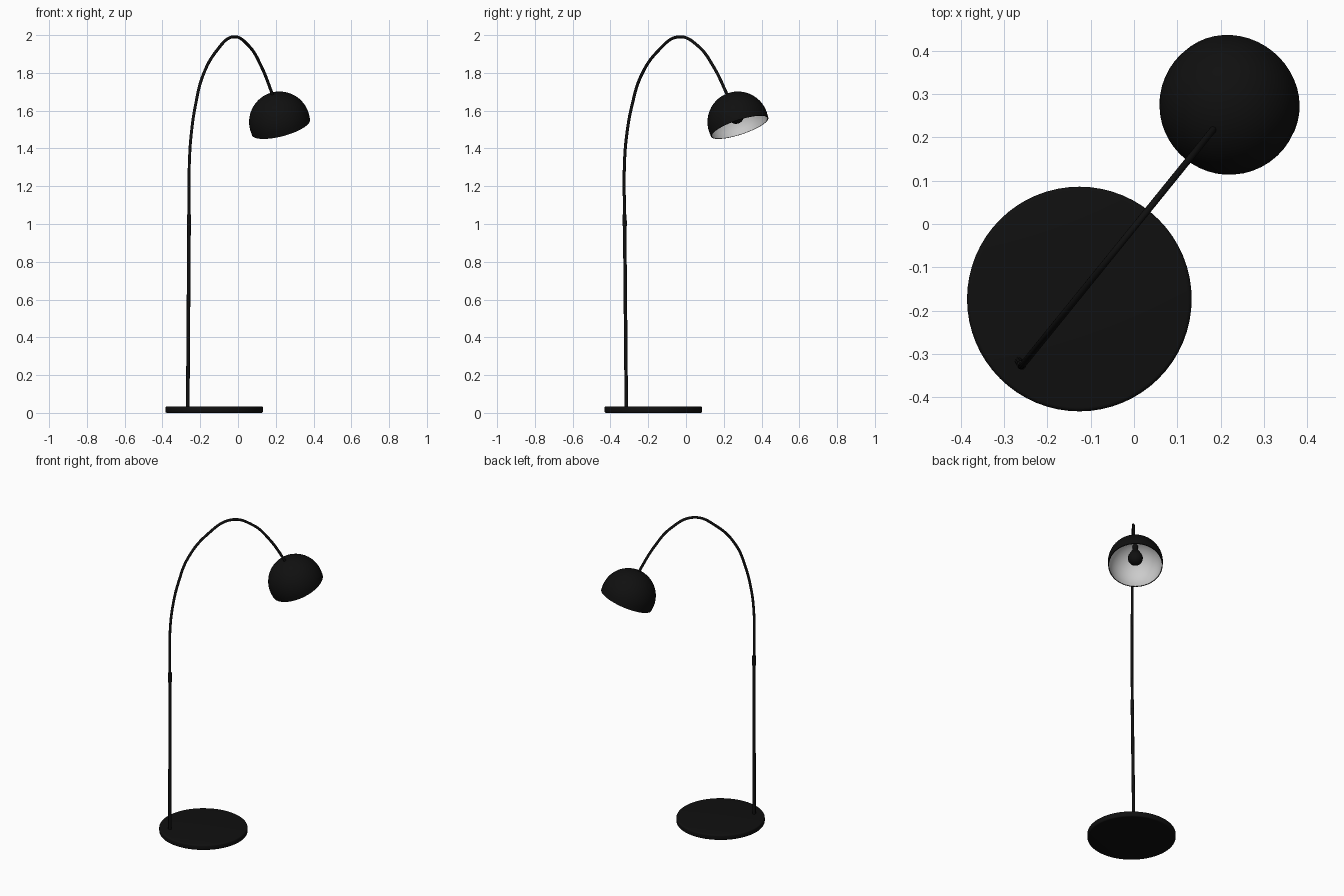
import bpy, bmesh, math
from mathutils import Vector

if "Cube" in bpy.data.objects:
    bpy.data.objects.remove(bpy.data.objects["Cube"])

black = bpy.data.materials.new("black")
black.diffuse_color = (0.005, 0.005, 0.005, 1)
black.use_nodes = True
black.node_tree.nodes["Principled BSDF"].inputs["Base Color"].default_value = black.diffuse_color
white = bpy.data.materials.new("white")
white.diffuse_color = (0.8, 0.8, 0.8, 1)
white.use_nodes = True
white.node_tree.nodes["Principled BSDF"].inputs["Base Color"].default_value = white.diffuse_color


def finish(ob, mat, angle=40):
    ob.data.materials.append(mat)
    bpy.ops.object.select_all(action='DESELECT')
    ob.select_set(True)
    bpy.context.view_layer.objects.active = ob
    if ob.type == 'CURVE':
        bpy.ops.object.convert(target='MESH')
    bpy.ops.object.shade_smooth_by_angle(angle=math.radians(angle))


def lathe(name, profile, loc, mat, up=(0, 0, 1), n=48):
    """Revolve (radius, height) points; a rising profile faces outward."""
    bm = bmesh.new()
    rings = []
    for i in range(n):
        a = 2 * math.pi * i / n
        rings.append([bm.verts.new((r * math.cos(a), r * math.sin(a), z)) for r, z in profile])
    for i in range(n):
        p, q = rings[i], rings[(i + 1) % n]
        for j in range(len(profile) - 1):
            bm.faces.new((p[j], q[j], q[j + 1], p[j + 1]))
    bmesh.ops.remove_doubles(bm, verts=bm.verts, dist=1e-5)
    me = bpy.data.meshes.new(name)
    bm.to_mesh(me)
    bm.free()
    ob = bpy.data.objects.new(name, me)
    bpy.context.collection.objects.link(ob)
    ob.location = loc
    ob.rotation_mode = 'QUATERNION'
    ob.rotation_quaternion = Vector(up).to_track_quat('Z', 'Y')
    finish(ob, mat)


def tube(name, points, radius, mat):
    cu = bpy.data.curves.new(name, 'CURVE')
    cu.dimensions = '3D'
    cu.bevel_depth, cu.bevel_resolution = radius, 3
    cu.use_fill_caps = True
    cu.resolution_u = 8
    sp = cu.splines.new('BEZIER')
    sp.bezier_points.add(len(points) - 1)
    for b, p in zip(sp.bezier_points, points):
        b.co = p
        b.handle_left_type = b.handle_right_type = 'AUTO'
    ob = bpy.data.objects.new(name, cu)
    bpy.context.collection.objects.link(ob)
    finish(ob, mat)


def dome(r, skirt, steps=14):
    """Hemisphere profile with a short straight skirt, rim to apex."""
    arc = [(r * math.cos(t), r * math.sin(t))
           for t in (math.pi / 2 * k / steps for k in range(steps))]
    return [(r * 0.987, -skirt)] + arc + [(0, r)]


# round foot with a softened edge
R, H, B = 0.259, 0.035, 0.009
soft = [(R - B + B * math.cos(t), B * math.sin(t)) for t in (math.pi / 8 * k for k in range(5))]
lathe("base", [(0, 0), (R - B, 0)] + [(r, B - z) for r, z in reversed(soft)]
      + [(r, H - B + z) for r, z in soft] + [(0, H)], (-0.126, -0.173, 0), black, n=64)

# slightly leaning lower pole, and joint sleeve
tube("lower_pole", [(-0.266, -0.316, 0.03), (-0.259, -0.325, 1.03)], 0.0095, black)
tube("pole_joint", [(-0.2595, -0.3245, 0.99), (-0.259, -0.325, 1.05)], 0.0112, black)

# upper pole arching over diagonally
arch = [(-0.257, 1.34), (-0.246, 1.49), (-0.225, 1.63), (-0.188, 1.78), (-0.114, 1.916),
        (-0.024, 1.991), (0.06, 1.94), (0.124, 1.833), (0.177, 1.70), (0.184, 1.68)]
tube("arched_arm", [(-0.259, -0.325, 1.0)]
     + [(x, -0.325 + 1.235 * (x + 0.257), z) for x, z in arch], 0.008, black)

# tilted shade: black shell, white lining, bulb
tilt = math.radians(23)
up = Vector((-0.63 * math.sin(tilt), -0.777 * math.sin(tilt), math.cos(tilt)))
centre = Vector((0.22, 0.275, 1.54))
r_out, r_in, skirt = 0.1615, 0.157, 0.03
lathe("shade", [(r_in * 0.987, -skirt)] + dome(r_out, skirt), centre, black, up)
lathe("shade_lining", dome(r_in, skirt)[::-1], centre, white, up)

ball = [(0.044 * math.cos(t), 0.037 + 0.044 * math.sin(t))
        for t in (math.radians(-90 + 15 * k) for k in range(9))]
ball[0] = (0, ball[0][1])
lathe("bulb", ball + [(0.029, 0.083), (0.019, 0.108), (0.015, 0.125), (0.015, 0.157)],
      centre, black, up, n=32)
